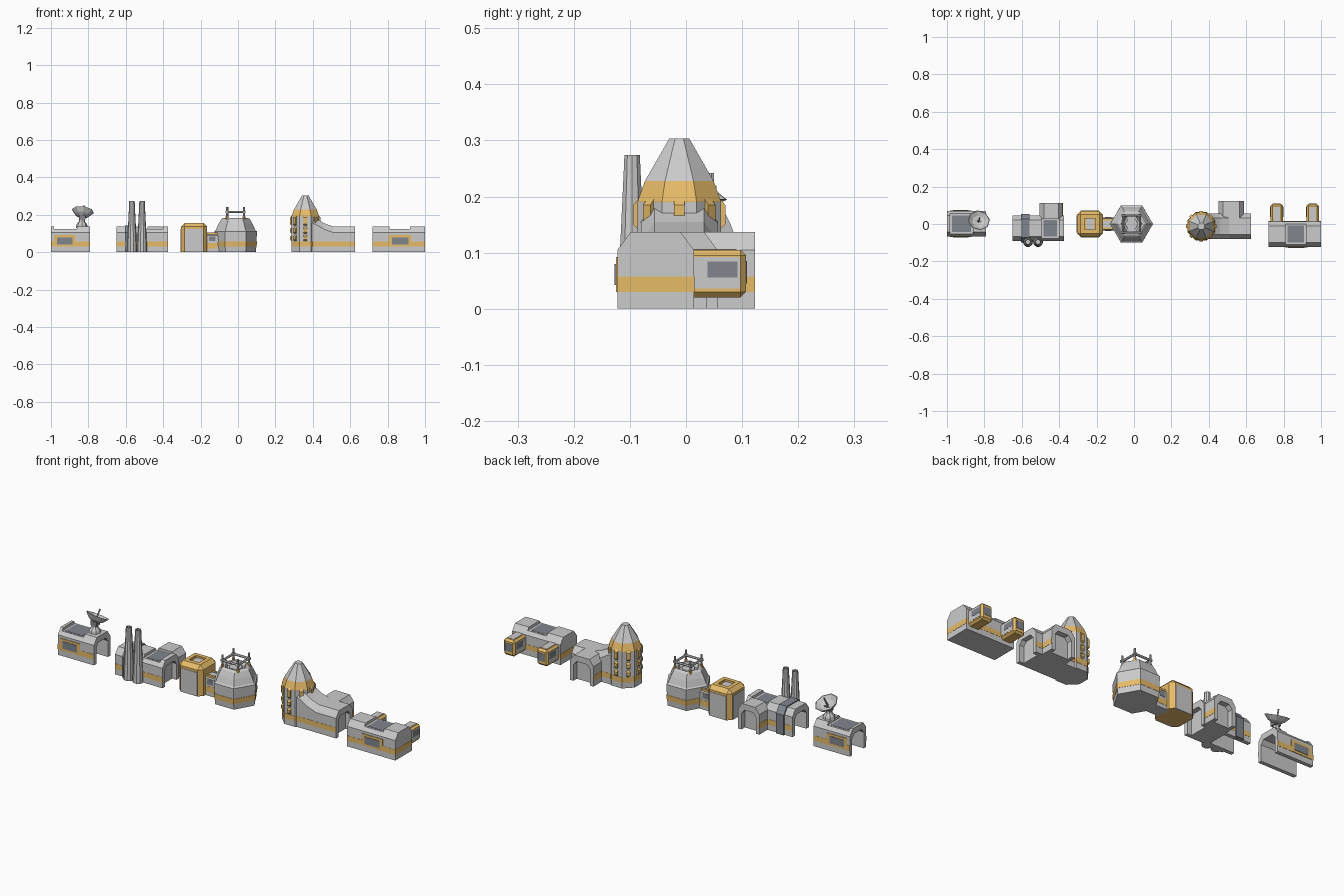
import bpy, bmesh, math
from mathutils import Vector

if "Cube" in bpy.data.objects:
    bpy.data.objects.remove(bpy.data.objects["Cube"])

def mat(name, c):
    m = bpy.data.materials.new(name)
    m.diffuse_color = (*c, 1)
    m.use_nodes = True
    m.node_tree.nodes["Principled BSDF"].inputs["Base Color"].default_value = m.diffuse_color
    return m
YEL = mat("yellow", (0.80, 0.50, 0.14))
DARK = mat("dark", (0.22, 0.24, 0.27))

def finish(name, bm, m=None):
    bmesh.ops.recalc_face_normals(bm, faces=bm.faces)
    me = bpy.data.meshes.new(name)
    bm.to_mesh(me)
    bm.free()
    ob = bpy.data.objects.new(name, me)
    bpy.context.collection.objects.link(ob)
    if m:
        me.materials.append(m)
    return ob

def loft(name, rings, m=None):
    bm = bmesh.new()
    vs = [[bm.verts.new(p) for p in r] for r in rings]
    n = len(vs[0])
    for a, b in zip(vs, vs[1:]):
        for i in range(n):
            bm.faces.new((a[i], a[(i + 1) % n], b[(i + 1) % n], b[i]))
    bm.faces.new(vs[0])
    bm.faces.new(vs[-1])
    return finish(name, bm, m)

def box(name, x, y, z, m=None):
    rect = [(x[0], y[0]), (x[1], y[0]), (x[1], y[1]), (x[0], y[1])]
    return loft(name, [[(*p, h) for p in rect] for h in z], m)

def bevel_box(name, x, y, z, bev, m=None, sink=0, keep_bottom=True):
    bm = bmesh.new()
    bmesh.ops.create_cube(bm, size=1)
    for v in bm.verts:
        v.co = Vector([(r[0] + r[1]) / 2 + c * (r[1] - r[0]) for c, r in zip(v.co, (x, y, z))])
    es = [e for e in bm.edges if not keep_bottom or max(v.co.z for v in e.verts) > z[0] + 1e-4]
    bmesh.ops.bevel(bm, geom=es, offset=bev, segments=1, affect='EDGES')
    if sink:
        bm.normal_update()
        top = [f for f in bm.faces if f.normal.z > 0.99]
        bmesh.ops.inset_region(bm, faces=top, thickness=0.03)
        r = bmesh.ops.extrude_face_region(bm, geom=top)
        bmesh.ops.delete(bm, geom=top, context='FACES_ONLY')
        for v in r['geom']:
            if isinstance(v, bmesh.types.BMVert):
                v.co.z -= sink
    return finish(name, bm, m)

def lathe(name, x, y, prof, n, turn=0.0, m=None):
    a = [turn + 2 * math.pi * i / n for i in range(n)]
    return loft(name, [[(x + r * math.cos(t), y + r * math.sin(t), z) for t in a] for r, z in prof], m)

def bar(name, p, q, r, m=None, r2=None, n=6):
    p, q = Vector(p), Vector(q)
    rot = (q - p).to_track_quat('Z', 'Y')
    ring = lambda c, s: [c + rot @ Vector((s * math.cos(t), s * math.sin(t), 0))
                         for t in [2 * math.pi * i / n for i in range(n)]]
    return loft(name, [ring(p, r), ring(q, r if r2 is None else r2)], m)

def section(w=0.068, top=0.137, arch=False, lift=0):
    ins = (top - 0.105) * 0.75
    pts = [(-w, 0), (-w, 0.105 + lift), (-w + ins, top + lift), (w - ins, top + lift), (w, 0.105 + lift), (w, 0)]
    if arch:
        i = w - 0.02
        pts += [(i, 0), (i, 0.085), (i - 0.018, 0.106), (-i + 0.018, 0.106), (-i, 0.085), (-i, 0)]
    return pts

def tube(name, axis, c, segs, m=None, w=0.068):
    """segs: (start, end, kind); kind letters: a = hollow arch, n = lowered roof"""
    for i, (a, b, kind) in enumerate(segs):
        pts = section(w, 0.123 if 'n' in kind else 0.137, 'a' in kind)
        put = (lambda s, p: (s, c + p[0], p[1])) if axis == 'x' else (lambda s, p: (c + p[0], s, p[1]))
        loft(f"{name}_{i}", [[put(s, p) for p in pts] for s in (a, b)], m)
        if 'n' in kind:
            box(name + "_skylight", (a + 0.012, b - 0.012), (c - 0.045, c + 0.045), (0.12, 0.1245), DARK)
    if m is None:
        for s in (-1, 1):
            u = sorted((c + s * (w - 0.004), c + s * (w + 0.001)))
            v = (segs[0][0], segs[-1][1])
            box(name + "_stripe", *((v, u) if axis == 'x' else (u, v)), (0.03, 0.057), YEL)

def window(x0, x1, y, s):
    for e, d, z, m in ((0, 0.003, (0.03, 0.092), YEL), (0.016, 0.005, (0.042, 0.08), DARK)):
        box("window", (x0 + e, x1 - e), sorted((y, y + s * d)), z, m)

# Dish module
tube("dish_module", 'x', 0.001, [(-1, -0.985, 'a'), (-0.985, -0.86, 'an'), (-0.86, -0.79, 'a')])
for s in (-1, 1):
    window(-0.985, -0.87, 0.001 + s * 0.068, s)
lathe("dish_base", -0.835, 0.005, [(0.032, 0.13), (0.028, 0.15), (0.016, 0.165), (0.014, 0.195)], 8)
C, N = Vector((-0.832, 0.01, 0.2)), Vector((0.12, 0.42, 0.85)).normalized()
rot = N.to_track_quat('Z', 'Y')
loft("dish", [[C + rot @ Vector((r * math.cos(t), r * math.sin(t), h)) for t in
               [math.pi * (i + 0.5) / 4 for i in range(8)]]
              for r, h in ((0.02, -0.012), (0.04, 0), (0.06, 0.022), (0.056, 0.022), (0.035, 0.006), (0.012, 0))])
bar("dish_feed", C, C + N * 0.055, 0.004)
box("dish_mount", (-0.85, -0.815), (-0.012, 0.02), (0.175, 0.2), DARK)

# Chimney module
yb = -0.023
tube("works_hall", 'x', yb, [(-0.65, -0.605, 'a'), (-0.605, -0.51, 'a'), (-0.51, -0.495, ''),
                             (-0.495, -0.4, 'n'), (-0.4, -0.375, 'a')])
pts = section(0.077, 0.142, True)
loft("dark_arch", [[(x, yb + p[0], p[1]) for p in pts] for x in (-0.605, -0.56)], DARK)
tube("works_wing", 'y', -0.443, [(0.03, 0.085, ''), (0.085, 0.113, 'a')], w=0.062)
for x in (-0.567, -0.513):
    lathe("chimney", x, -0.096, [(0.027, 0), (0.025, 0.06), (0.016, 0.24), (0.0145, 0.274),
                                 (0.011, 0.274), (0.011, 0.262)], 10)

# Airlock box with gallery
bevel_box("airlock_frame", (-0.305, -0.165), (-0.07, 0.07), (0, 0.157), 0.02, YEL, sink=0.012)
for s in (-1, 1):
    box("airlock_panel", (-0.283, -0.187), sorted((s * 0.06, s * 0.072)), (0, 0.125))
box("airlock_end", (-0.307, -0.29), (-0.046, 0.046), (0, 0.125))
box("airlock_hatch", (-0.255, -0.215), (-0.032, 0.032), (0.14, 0.147))
bevel_box("gallery", (-0.18, -0.09), (-0.035, 0.035), (0, 0.1), 0.01)
for s in (-1, 1):
    box("gallery_window", (-0.155, -0.12), sorted((s * 0.03, s * 0.0365)), (0.06, 0.085), DARK)
    box("gallery_stripe", (-0.166, -0.11), sorted((s * 0.03, s * 0.036)), (0.02, 0.05), YEL)
    box("gallery_rail", (-0.166, -0.1), sorted((s * 0.018, s * 0.03)), (0.095, 0.105), YEL)

# Six-sided dome
xd = -0.013
lathe("dome", xd, 0, [(0.108, 0), (0.112, 0.04), (0.114, 0.112), (0.106, 0.118), (0.092, 0.15), (0.076, 0.178),
                      (0.066, 0.184), (0.056, 0.184), (0.046, 0.168)], 6)
lathe("dome_stripe", xd, 0, [(0.1125, 0.03), (0.1145, 0.057)], 6, m=YEL)
lathe("dome_hatch", xd, 0, [(0.036, 0.165), (0.034, 0.176)], 6)
cor = [(xd + 0.045 * a, 0.045 * b) for a, b in ((-1, -1), (1, -1), (1, 1), (-1, 1))]
for i, (x, y) in enumerate(cor):
    bar("crown_post", (x, y, 0.165), (x, y, 0.242), 0.006)
    bar("crown_foot", (x, y, 0.165), (x, y, 0.192), 0.008, YEL)
    nx, ny = cor[(i + 1) % 4]
    dx, dy = (nx - x) * 0.1, (ny - y) * 0.1
    bar("crown_bar", (x - dx, y - dy, 0.214), (nx + dx, ny + dy, 0.214), 0.006)

# Silo module
xs, ys, k = 0.36, -0.012, 1 / math.cos(math.pi / 8)
def silo(name, prof, m=None):
    lathe(name, xs, ys, [(r * k, z) for r, z in prof], 8, math.pi / 8, m)
silo("silo_body", [(0.074, 0), (0.074, 0.19)])
silo("silo_stripe", [(0.0752, 0.03), (0.0752, 0.057)], YEL)
silo("silo_collar", [(0.074, 0.185), (0.074, 0.192), (0.061, 0.228)], YEL)
silo("silo_cone", [(0.061, 0.228), (0.018, 0.303)])
for i in range(8):
    t = math.pi * i / 4
    d = Vector((math.cos(t), math.sin(t), 0))
    side = Vector((-d.y, d.x, 0)) * 0.009
    o = Vector((xs, ys, 0))
    for z0, z1 in ((0.06, 0.092), (0.1, 0.135), (0.143, 0.195)):
        loft("silo_rib", [[o + d * r + side * s + Vector((0, 0, z)) for r, s in ((0.06, -1), (q, -1), (q, 1), (0.06, 1))]
                          for z, q in ((z0, 0.075), (z0 + 0.007, 0.082), (z1 - 0.01, 0.082), (z1, 0.073))], YEL)
loft("silo_ramp", [[(x, ys + p[0], p[1]) for p in section(lift=h)] for x, h in
                   ((0.36, 0.062), (0.415, 0.045), (0.46, 0.018), (0.51, 0), (0.6, 0))])
tube("silo_porch", 'x', ys, [(0.595, 0.626, 'a')])
for s in (-1, 1):
    box("ramp_stripe", (0.38, 0.6), sorted((ys + s * 0.06, ys + s * 0.069)), (0.03, 0.057), YEL)
tube("silo_wing", 'y', 0.52, [(0.03, 0.095, ''), (0.095, 0.123, 'a')])

# Bay module
yf = -0.054
tube("bay_module", 'x', yf, [(0.72, 0.81, ''), (0.81, 0.92, 'n'), (0.92, 1, '')])
for x in (0.72, 1):
    box("bay_end_stripe", (x - 0.001, x + 0.001), (yf - 0.068, yf + 0.068), (0.03, 0.057), YEL)
window(0.807, 0.927, yf - 0.068, -1)
for x in (0.763, 0.955):
    bevel_box("bay_frame", (x - 0.033, x + 0.033), (0, 0.107), (0.02, 0.105), 0.01, YEL, keep_bottom=False)
    box("bay_roof", (x - 0.018, x + 0.018), (0.005, 0.09), (0.1, 0.1065))
    box("bay_outlook", (x - 0.02, x + 0.02), (0.1, 0.1085), (0.045, 0.085), DARK)
    for s in (-1, 1):
        box("bay_side", sorted((x + s * 0.02, x + s * 0.034)), (0.005, 0.096), (0.036, 0.092))
        box("bay_window", sorted((x + s * 0.02, x + s * 0.035)), (0.038, 0.092), (0.056, 0.084), DARK)
